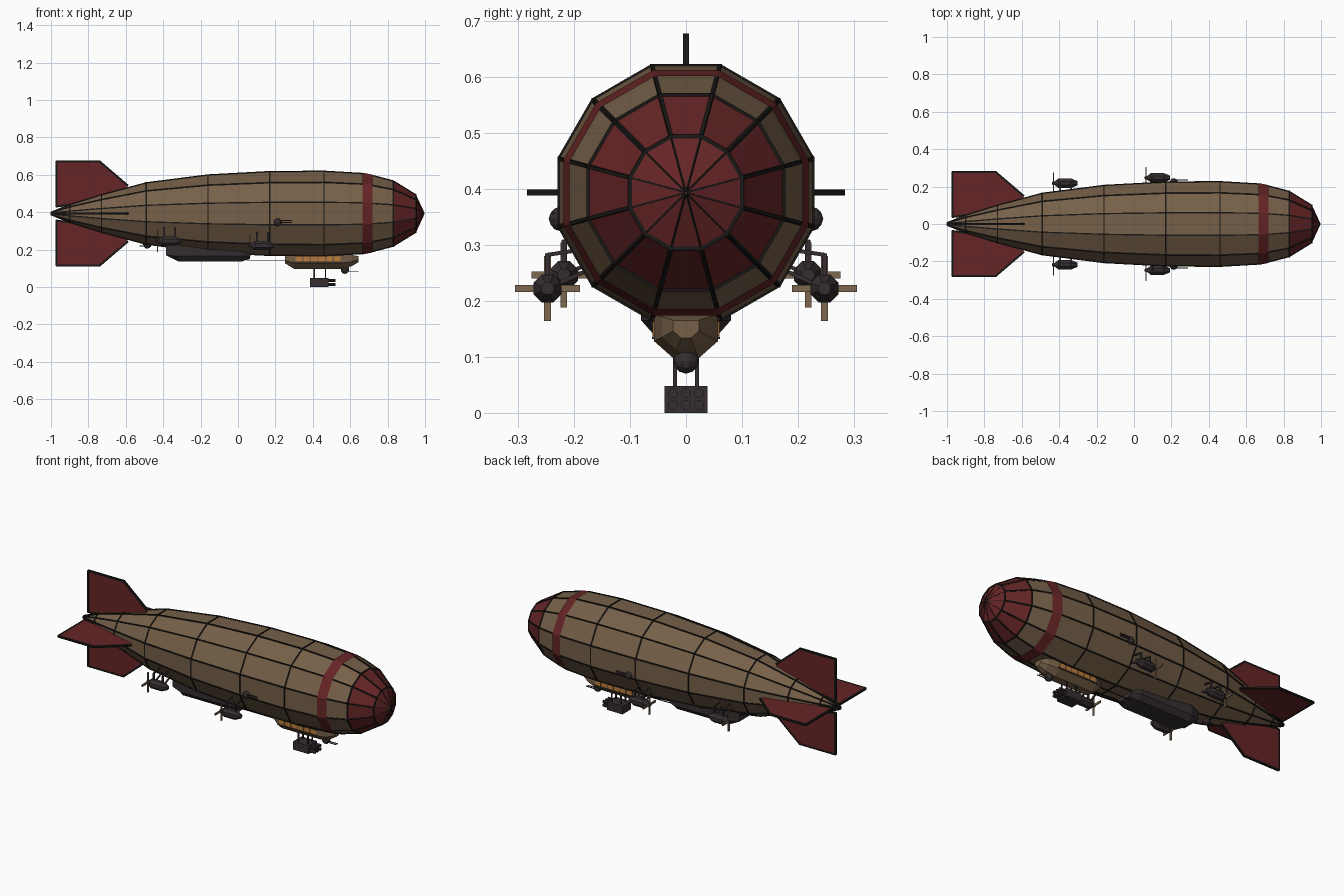
import bpy, bmesh, math
from mathutils import Vector, Matrix

if "Cube" in bpy.data.objects:
    bpy.data.objects.remove(bpy.data.objects["Cube"])


def material(name, rgb):
    m = bpy.data.materials.new(name)
    m.use_nodes = True
    m.diffuse_color = (*rgb, 1)
    m.node_tree.nodes["Principled BSDF"].inputs["Base Color"].default_value = (*rgb, 1)
    return m


TAN = material("tan canvas", (0.18, 0.117, 0.066))
RED = material("dark red", (0.132, 0.018, 0.019))
IRON = material("gunmetal", (0.036, 0.027, 0.03))
BLACK = material("black trim", (0.010, 0.009, 0.008))
AMBER = material("amber window", (0.5, 0.2, 0.04))
WOOD = material("propeller wood", (0.2, 0.135, 0.075))
AXIS_Z = 0.393
SIDES = 12


def finish(bm, name, *mats):
    bmesh.ops.recalc_face_normals(bm, faces=bm.faces)
    me = bpy.data.meshes.new(name)
    bm.to_mesh(me)
    bm.free()
    for m in mats:
        me.materials.append(m)
    ob = bpy.data.objects.new(name, me)
    bpy.context.scene.collection.objects.link(ob)
    return ob


def loft(bm, rings, caps=True):
    """Skin a list of equal-length point rings."""
    vs = [[bm.verts.new(p) for p in ring] for ring in rings]
    n = len(vs[0])
    for a, b in zip(vs, vs[1:]):
        for i in range(n):
            j = (i + 1) % n
            bm.faces.new((a[i], a[j], b[j], b[i]))
    if caps:
        bm.faces.new(vs[0])
        bm.faces.new(vs[-1])


def ring(x, r, y=0, z=0, n=8):
    """Regular polygon across the x axis, flat side up."""
    angles = [(i + 0.5) * math.tau / n for i in range(n)]
    return [Vector((x, y + r * math.cos(a), z + r * math.sin(a))) for a in angles]


def tube(bm, profile, y, z, n=8):
    loft(bm, [ring(x, r, y, z, n) for x, r in profile])


def box(bm, centre, size):
    bmesh.ops.create_cube(bm, size=1, matrix=Matrix.Translation(centre) @ Matrix.Diagonal((*size, 1)))


def bar(bm, a, b, w):
    """Square bar between two points."""
    a, b = Vector(a), Vector(b)
    d = b - a
    m = Matrix.Translation((a + b) / 2) @ d.to_track_quat('Z', 'Y').to_matrix().to_4x4()
    bmesh.ops.create_cube(bm, size=1, matrix=m @ Matrix.Diagonal((w, w, d.length + w * 0.5, 1)))


# Hull: flat distance from the axis at each station
stations = [(-1, 0.006), (-0.9, 0.047), (-0.73, 0.1), (-0.49, 0.164), (-0.16, 0.206), (0.17, 0.224),
            (0.46, 0.226), (0.665, 0.214), (0.72, 0.203), (0.83, 0.174), (0.95, 0.1), (0.995, 0.003)]
flat = math.cos(math.pi / SIDES)
hull_rings = [ring(x, r / flat, 0, AXIS_Z, SIDES) for x, r in stations]
bm = bmesh.new()
loft(bm, hull_rings)
for f in bm.faces:
    f.material_index = int(f.calc_center_median().x > 0.83)
finish(bm, "hull", TAN, RED)

# Red band standing just proud of the hull
bm = bmesh.new()
loft(bm, [ring(x, r / flat + 0.005, 0, AXIS_Z, SIDES) for x, r in stations[7:9]], caps=False)
finish(bm, "hull_band", RED)

# Black seams along the hull panels
bm = bmesh.new()
for k, pts in enumerate(hull_rings):
    for i in range(SIDES):
        if 0 < k < len(hull_rings) - 1 and k not in (7, 8):
            bar(bm, pts[i], pts[(i + 1) % SIDES], 0.007)
        if k < len(hull_rings) - 1:
            bar(bm, pts[i], hull_rings[k + 1][i], 0.003 if k == 10 else 0.007)
finish(bm, "hull_seams", BLACK)

# Four tail fins with dark borders
fin_shape = [(-0.8, 0.06), (-0.97, 0.038), (-0.97, 0.278), (-0.74, 0.278), (-0.59, 0.15), (-0.59, 0.1)]
for k, side in enumerate(("left", "top", "right", "bottom")):
    turn = Matrix.Translation((0, 0, AXIS_Z)) @ Matrix.Rotation(k * math.pi / 2, 4, 'X')
    bm = bmesh.new()
    loft(bm, [[turn @ Vector((x, r, t)) for x, r in fin_shape] for t in (-0.005, 0.005)])
    finish(bm, side + "_fin", RED)
    bm = bmesh.new()
    for p, q in zip(fin_shape, fin_shape[1:5]):
        bar(bm, turn @ Vector((*p, 0)), turn @ Vector((*q, 0)), 0.011)
    finish(bm, side + "_fin_border", BLACK)

# Front cabin: faceted boat shape that shrinks toward both ends
section = [(0.057, 0.176), (0.057, 0.128), (0.022, 0.097)]
section += [(-y, z) for y, z in reversed(section)]
bm = bmesh.new()
rings = []
for x, s in [(0.25, 0.5), (0.3, 1), (0.55, 1), (0.61, 0.75), (0.645, 0.4)]:
    rings.append([(x, y * s, 0.158 + (z - 0.158) * s) for y, z in section])
loft(bm, rings)
finish(bm, "cabin", TAN)

# Cabin windows and their frame rails
glass, frame = bmesh.new(), bmesh.new()
for s in (-1, 1):
    for i in range(6):
        box(glass, (0.325 + i * 0.041, s * 0.057, 0.15), (0.034, 0.006, 0.026))
    for z in (0.134, 0.168):
        box(frame, (0.425, s * 0.057, z), (0.26, 0.008, 0.004))
finish(glass, "cabin_windows", AMBER)
finish(frame, "window_rails", IRON)

# Chin turret, tail turret and their guns
bm = bmesh.new()
for x, z, gun in ((0.572, 0.093, 0.07), (-0.485, 0.228, -0.04)):
    bmesh.ops.create_icosphere(bm, subdivisions=2, radius=0.023, matrix=Matrix.Translation((x, 0, z)))
    for s in (-1, 1):
        bar(bm, (x, s * 0.007, z - 0.008), (x + gun, s * 0.007, z - 0.008), 0.004)
box(bm, (0.572, 0, 0.12), (0.03, 0.03, 0.03))
finish(bm, "belly_turrets", IRON)

# Rocket pod hung under the cabin
bm = bmesh.new()
box(bm, (0.435, 0, 0.024), (0.1, 0.077, 0.048))
for y in (-0.023, 0, 0.023):
    for z in (0.014, 0.035):
        tube(bm, [(0.48, 0.009), (0.52, 0.009)], y, z)
for x in (0.407, 0.468):
    for y in (-0.02, 0.02):
        bar(bm, (x, y, 0.04), (x, y, 0.12), 0.007)
finish(bm, "rocket_pod", IRON)

# Long belly hold with chamfered underside and ends
hold = [(0.08, 0.235), (0.08, 0.165), (0.055, 0.137)]
hold += [(-y, z) for y, z in reversed(hold)]
bm = bmesh.new()
loft(bm, [[(x, y * s, max(z, low)) for y, z in hold]
          for x, s, low in [(-0.385, 0.7, 0.17), (-0.32, 1, 0), (0.02, 1, 0), (0.065, 0.75, 0.15)]])
finish(bm, "belly_hold", IRON)
bm = bmesh.new()
for y in (-0.025, 0.025):
    bar(bm, (0.05, y, 0.143), (0.27, y, 0.143), 0.004)
finish(bm, "gangway_rails", BLACK)

# Engines: nacelle, struts and four-blade propeller, mirrored on both sides
for label, x, y, z in (("front", 0.065, 0.247, 0.222), ("rear", -0.43, 0.218, 0.246)):
    for side, s in (("left", 1), ("right", -1)):
        bm = bmesh.new()
        tube(bm, [(x - 0.008, 0.008), (x + 0.008, 0.012), (x + 0.025, 0.027),
                  (x + 0.095, 0.027), (x + 0.128, 0.012)], s * y, z)
        for dx in (0.035, 0.095):
            top = (x + dx, s * y, z + 0.06)
            bar(bm, (x + dx, s * y, z), top, 0.009)
            bar(bm, top, (x + dx, s * (y - 0.1), z + 0.075), 0.007)
            bar(bm, (x + dx, s * y, z), (x + dx, s * (y - 0.11), z + 0.05), 0.007)
        finish(bm, f"{label}_{side}_engine", IRON)
        bm = bmesh.new()
        box(bm, (x, s * y, z), (0.006, 0.116, 0.012))
        box(bm, (x, s * y, z), (0.005, 0.012, 0.116))
        finish(bm, f"{label}_{side}_propeller", WOOD)

# Side gun blisters
for side, s in (("left", 1), ("right", -1)):
    bm = bmesh.new()
    bmesh.ops.create_icosphere(bm, subdivisions=2, radius=0.022,
                               matrix=Matrix.Translation((0.212, s * 0.223, 0.346)))
    for dz in (-0.006, 0.006):
        bar(bm, (0.212, s * 0.236, 0.35 + dz), (0.288, s * 0.236, 0.35 + dz), 0.005)
    finish(bm, side + "_gun_blister", IRON)
